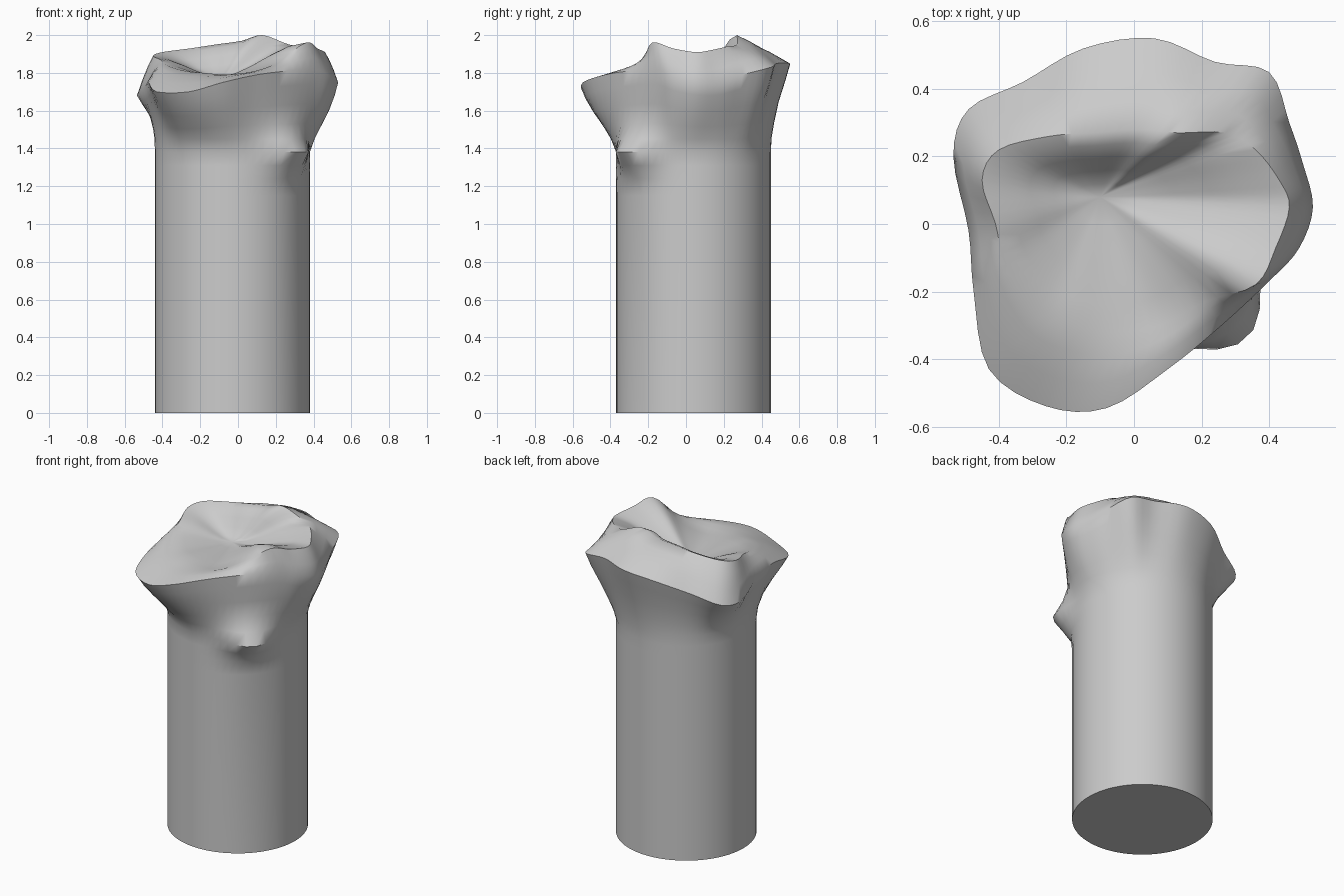
import bpy, bmesh, math
from mathutils import Vector

if "Cube" in bpy.data.objects:
    bpy.data.objects.remove(bpy.data.objects["Cube"])

CENTRE, RADIUS = Vector((-0.03, 0.04, 0)), 0.41
HOLLOW = Vector((-0.10, 0.08, 1.78))
SUB = 4

# Outer lip and inner ridge, counter-clockwise from the right: lip xyz, ridge xyz
KEYS = [
    (.53, .05, 1.75, .46, .05, 1.91), (.50, .18, 1.75, .43, .13, 1.92),
    (.46, .30, 1.79, .36, .22, 1.94), (.40, .45, 1.83, .27, .27, 1.95),
    (.24, .48, 1.85, .13, .27, 2.0), (.06, .55, 1.85, .02, .28, 1.97),
    (-.15, .52, 1.82, -.12, .27, 1.95), (-.33, .42, 1.75, -.25, .26, 1.93),
    (-.49, .34, 1.69, -.40, .22, 1.91), (-.535, .2, 1.68, -.45, .13, 1.89),
    (-.49, -.02, 1.73, -.41, 0, 1.87), (-.475, -.2, 1.75, -.38, -.12, 1.84),
    (-.43, -.43, 1.70, -.28, -.25, 1.81), (-.26, -.54, 1.70, -.18, -.30, 1.80),
    (-.08, -.545, 1.75, -.05, -.32, 1.79), (.10, -.43, 1.79, .08, -.30, 1.80),
    (.26, -.30, 1.81, .21, -.23, 1.86), (.41, -.16, 1.82, .36, -.18, 1.96),
    (.49, -.07, 1.78, .42, -.07, 1.93)]


def closed_curve(pts):
    """Smooth closed curve through the key points."""
    out, n = [], len(pts)
    for i in range(n):
        a, b, c, d = (pts[(i + k) % n] for k in (-1, 0, 1, 2))
        for s in range(SUB):
            t = s / SUB
            out.append(0.5 * (2 * b + (c - a) * t + (2 * a - 5 * b + 4 * c - d) * t * t
                              + (3 * b - a - 3 * c + d) * t ** 3))
    return out


lip = closed_curve([Vector(k[:3]) for k in KEYS])
ridge = closed_curve([Vector(k[3:]) for k in KEYS])
angles = [math.atan2(p.y - CENTRE.y, p.x - CENTRE.x) for p in lip]


def shaft_ring(z):
    return [CENTRE + Vector((RADIUS * math.cos(a), RADIUS * math.sin(a), z)) for a in angles]


def neck_ring(t, out, swing, z0=1.45):
    """Flaring wall, fuller towards the front right."""
    ring = []
    for p, a, l in zip(shaft_ring(z0), angles, lip):
        q = p.lerp(l, out + swing * math.cos(a + math.pi / 4))
        q.z = z0 + (l.z - z0) * t
        ring.append(q)
    return ring


def add_knob(ring):
    """Knob below the lip at the front right."""
    for p, a in zip(ring, angles):
        amount = 0.115 * math.exp(-((a + 0.80) / 0.33) ** 2 - ((p.z - 1.38) / 0.09) ** 2)
        p.x += amount * math.cos(a)
        p.y += amount * math.sin(a)
    return ring


rings = [shaft_ring(0), shaft_ring(1.15)]
rings += [add_knob(shaft_ring(z)) for z in (1.24, 1.31, 1.38)]
rings += [add_knob(neck_ring(t, o, s)) for t, o, s in
          ((0, .1, .1), (.22, .28, .16), (.5, .54, .2), (.78, .82, .1))]
rings.append(lip)

# Top surface: lip up to the ridge, then down into the hollow
for t, lift in ((.35, .012), (.7, .012), (1, 0)):
    rings.append([a.lerp(b, t) + Vector((0, 0, lift)) for a, b in zip(lip, ridge)])
for t in (.2, .4, .6, .8):
    ease = t * t * (3 - 2 * t)
    ring = []
    for p in ridge:
        q = p.lerp(HOLLOW, t)
        q.z = p.z + (HOLLOW.z - p.z) * ease
        ring.append(q)
    rings.append(ring)

# Skin the rings
bm = bmesh.new()
loops = [[bm.verts.new(p) for p in r] for r in rings]
n = len(angles)
for lo, hi in zip(loops, loops[1:]):
    for i in range(n):
        j = (i + 1) % n
        bm.faces.new((lo[i], lo[j], hi[j], hi[i]))
bm.faces.new(loops[0][::-1])
tip = bm.verts.new(HOLLOW)
for i in range(n):
    bm.faces.new((loops[-1][i], loops[-1][(i + 1) % n], tip))
mesh = bpy.data.meshes.new("bone_shaft")
bm.to_mesh(mesh)
bm.free()

bone = bpy.data.objects.new("bone_shaft", mesh)
bpy.context.collection.objects.link(bone)
bpy.context.view_layer.objects.active = bone
bone.select_set(True)
bpy.ops.object.shade_smooth_by_angle(angle=math.radians(50))
